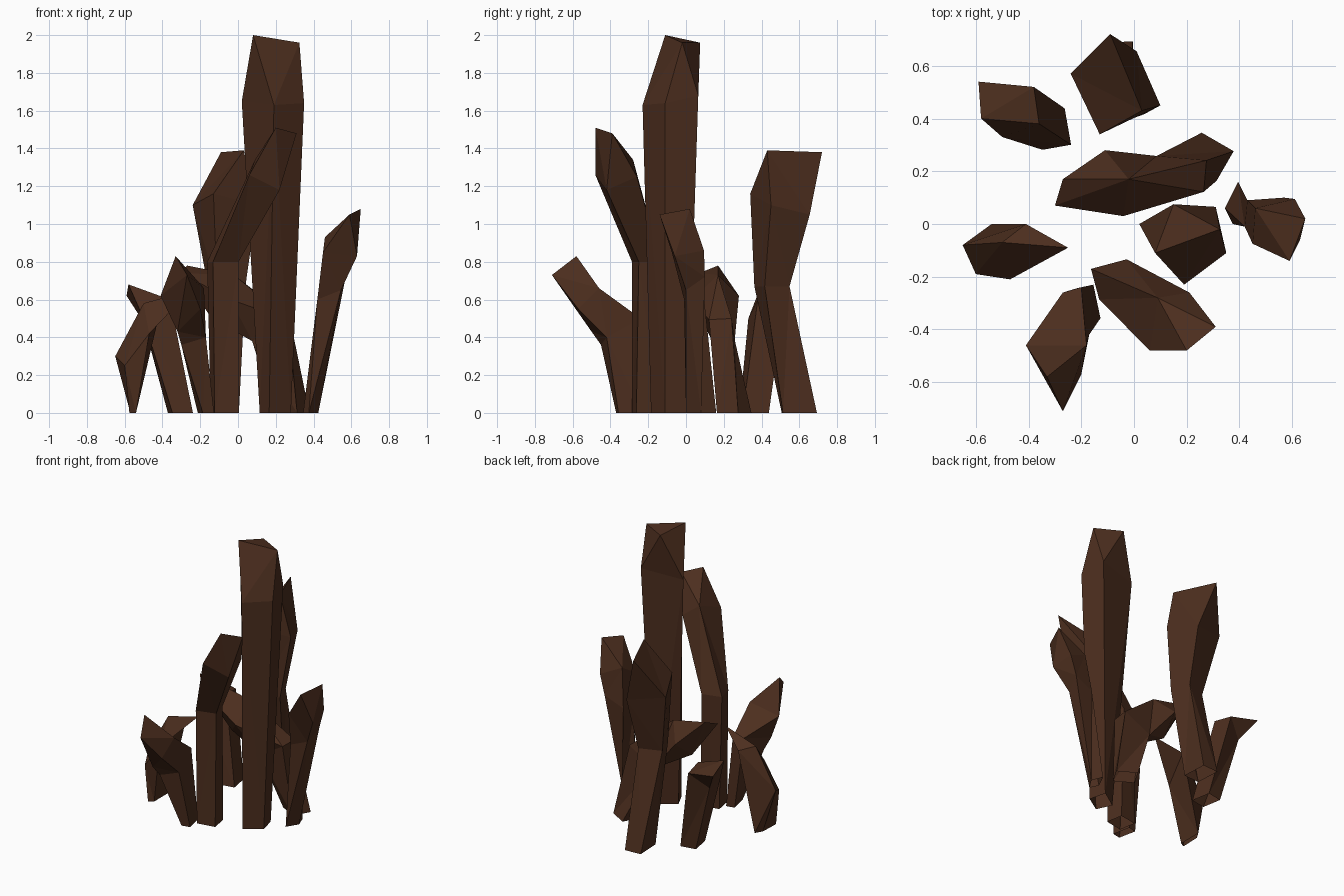
import bpy, bmesh
from math import radians, sin, cos

rock = bpy.data.materials.new("dark_brown_rock")
rock.diffuse_color = (0.072, 0.027, 0.013, 1)


def ring(x, y, z, a, b, angle=0, slope=0):
    """Rotated rectangle cross-section, optionally sloping along x."""
    c, s = cos(radians(angle)), sin(radians(angle))
    pts = []
    for i, j in ((-1, -1), (1, -1), (1, 1), (-1, 1)):
        dx, dy = i * a * c - j * b * s, i * a * s + j * b * c
        pts.append((x + dx, y + dy, z + slope * dx))
    return pts


def crystal(name, rings, top):
    """Loft four-sided rings; the top is a ridge (2 points) or a facet (3)."""
    bm = bmesh.new()
    loops = [[bm.verts.new(p) for p in r] for r in rings]
    tip = [bm.verts.new(p) for p in top]
    # ring corners 0 and 1 meet at the first tip point
    if len(tip) == 2:
        loops.append([tip[0], tip[0], tip[1], tip[1]])
    else:
        loops.append([tip[0], tip[0], tip[1], tip[2]])
        bm.faces.new(tip)
    for low, high in zip(loops, loops[1:]):
        for k in range(4):
            n = (k + 1) % 4
            corners = [low[k], low[n], high[n]]
            if high[k] is not high[n]:
                corners.append(high[k])
            bm.faces.new(corners)
    bmesh.ops.triangulate(bm, faces=[f for f in bm.faces if len(f.verts) == 4])
    bmesh.ops.recalc_face_normals(bm, faces=bm.faces)
    mesh = bpy.data.meshes.new(name)
    bm.to_mesh(mesh)
    bm.free()
    mesh.materials.append(rock)
    bpy.context.collection.objects.link(bpy.data.objects.new(name, mesh))


# Tallest centre column
crystal("tall_column",
        [[(0.115, -0.08, 0), (0.165, -0.185, 0), (0.28, -0.11, 0), (0.25, 0.01, 0)],
         [(0.02, 0.0, 1.65), (0.19, -0.23, 1.63), (0.35, -0.11, 1.64), (0.31, 0.065, 1.68)]],
        [(0.08, -0.11, 2.0), (0.325, -0.02, 1.96), (0.15, 0.075, 1.96)])

# Bent column leaning forward
crystal("front_bent_column",
        [ring(-0.07, -0.215, 0, 0.06, 0.065, -80),
         ring(-0.08, -0.21, 0.8, 0.06, 0.07, -75),
         [(0.09, -0.28, 1.34), (0.06, -0.48, 1.26), (0.22, -0.42, 1.18), (0.21, -0.26, 1.25)]],
        [(0.20, -0.48, 1.51), (0.31, -0.39, 1.48)])

# Waisted column at the back
crystal("back_column",
        [ring(-0.06, 0.60, 0, 0.06, 0.09, 3),
         ring(-0.06, 0.455, 0.67, 0.08, 0.07, 20),
         [(-0.13, 0.34, 1.16), (0.10, 0.45, 1.1), (0.01, 0.655, 1.05), (-0.24, 0.57, 1.1)]],
        [(0.03, 0.43, 1.39), (-0.09, 0.72, 1.38)])

# Shard leaning right
crystal("right_shard",
        [[(0.345, 0.06, 0), (0.375, 0.0, 0), (0.425, 0.08, 0), (0.395, 0.16, 0)],
         [(0.42, -0.01, 0.6), (0.545, 0.0, 0.65), (0.57, 0.1, 0.72), (0.43, 0.09, 0.66)],
         [(0.45, -0.075, 0.85), (0.63, -0.06, 0.83), (0.61, 0.095, 0.86), (0.46, 0.06, 0.93)]],
        [(0.59, -0.14, 1.05), (0.65, 0.02, 1.08)])

# Arched shard bending left behind the centre
crystal("arched_shard",
        [ring(0.285, 0.255, 0, 0.07, 0.065, -30),
         ring(0.175, 0.19, 0.44, 0.095, 0.06, -5, 0.6),
         [(-0.14, 0.13, 0.5), (-0.04, 0.03, 0.6), (-0.02, 0.17, 0.73), (-0.11, 0.28, 0.62)]],
        [(-0.30, 0.07, 0.74), (-0.27, 0.17, 0.78)])

# Short outer shards
crystal("front_left_shard",
        [ring(-0.17, -0.30, 0, 0.03, 0.065, 12),
         [(-0.30, -0.45, 0.36), (-0.17, -0.42, 0.4), (-0.2, -0.24, 0.5), (-0.27, -0.26, 0.5)],
         [(-0.32, -0.5, 0.43), (-0.2, -0.57, 0.55), (-0.18, -0.46, 0.66), (-0.41, -0.46, 0.62)]],
        [(-0.27, -0.71, 0.73), (-0.33, -0.58, 0.83)])
crystal("left_shard",
        [[(-0.57, -0.05, 0), (-0.575, -0.19, 0), (-0.54, -0.17, 0), (-0.54, 0, 0)],
         [(-0.65, -0.08, 0.3), (-0.6, -0.19, 0.25), (-0.47, -0.21, 0.42), (-0.41, 0, 0.55)]],
        [(-0.50, -0.07, 0.58), (-0.25, -0.09, 0.65)])
crystal("back_left_shard",
        [ring(-0.305, 0.36, 0, 0.055, 0.07, 10),
         [(-0.5, 0.33, 0.5), (-0.36, 0.38, 0.6), (-0.38, 0.52, 0.58), (-0.5, 0.45, 0.48)]],
        [(-0.58, 0.40, 0.68), (-0.59, 0.54, 0.62)])
